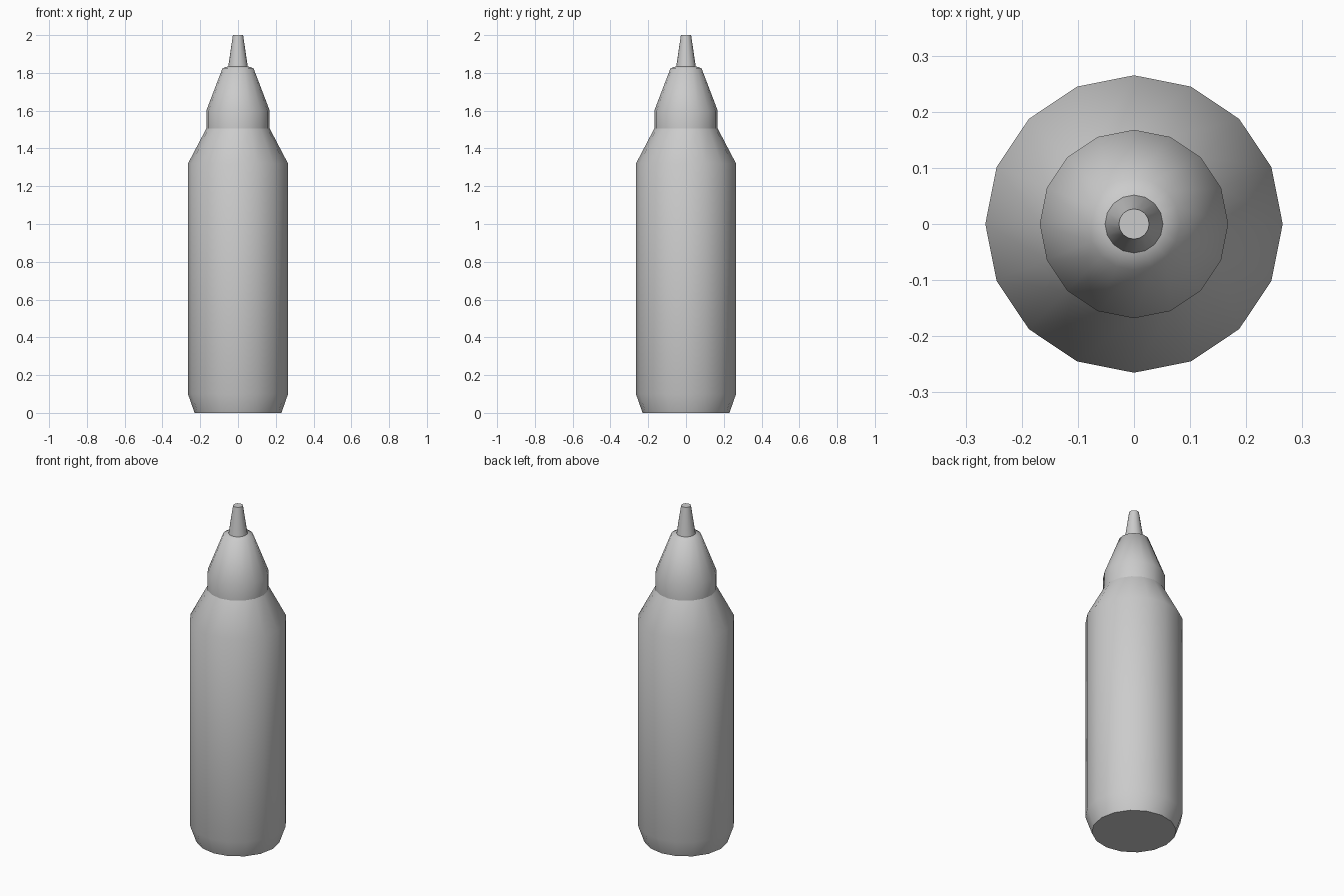
import bpy
import bmesh
import math

SIDES = 16

cube = bpy.data.objects.get("Cube")
if cube:
    bpy.data.objects.remove(cube, do_unlink=True)

grey = bpy.data.materials.new("plain_grey")
grey.use_nodes = True
grey.diffuse_color = (0.6, 0.6, 0.6, 1)
grey.node_tree.nodes["Principled BSDF"].inputs["Base Color"].default_value = (0.6, 0.6, 0.6, 1)


def lathe(name, profile, cap_bottom=False, cap_top=False):
    """Turn a (radius, height) profile around z, with optional end discs."""
    bm = bmesh.new()
    rings = []
    for radius, z in profile:
        angles = [math.tau * i / SIDES for i in range(SIDES)]
        rings.append([bm.verts.new((radius * math.cos(a), radius * math.sin(a), z)) for a in angles])
    for low, high in zip(rings, rings[1:]):
        for i in range(SIDES):
            j = (i + 1) % SIDES
            bm.faces.new((low[i], low[j], high[j], high[i]))
    if cap_bottom:
        bm.faces.new(rings[0][::-1])
    if cap_top:
        bm.faces.new(rings[-1])
    mesh = bpy.data.meshes.new(name)
    bm.to_mesh(mesh)
    bm.free()
    mesh.materials.append(grey)
    obj = bpy.data.objects.new(name, mesh)
    bpy.context.collection.objects.link(obj)
    bpy.ops.object.select_all(action="DESELECT")
    obj.select_set(True)
    bpy.context.view_layer.objects.active = obj
    bpy.ops.object.shade_smooth_by_angle(angle=math.radians(60))
    return obj


# Bottle with chamfered foot, sloping shoulder and short neck
lathe("bottle", [(0.23, 0), (0.265, 0.1), (0.265, 1.32), (0.168, 1.505)], cap_bottom=True)

# Screw cap: straight collar, cone and nearly flat top
lathe("cap", [(0.168, 1.505), (0.168, 1.6), (0.082, 1.825), (0.05, 1.835)])

# Tapered nozzle with a flat tip
lathe("nozzle", [(0.052, 1.832), (0.027, 2.0)], cap_top=True)
